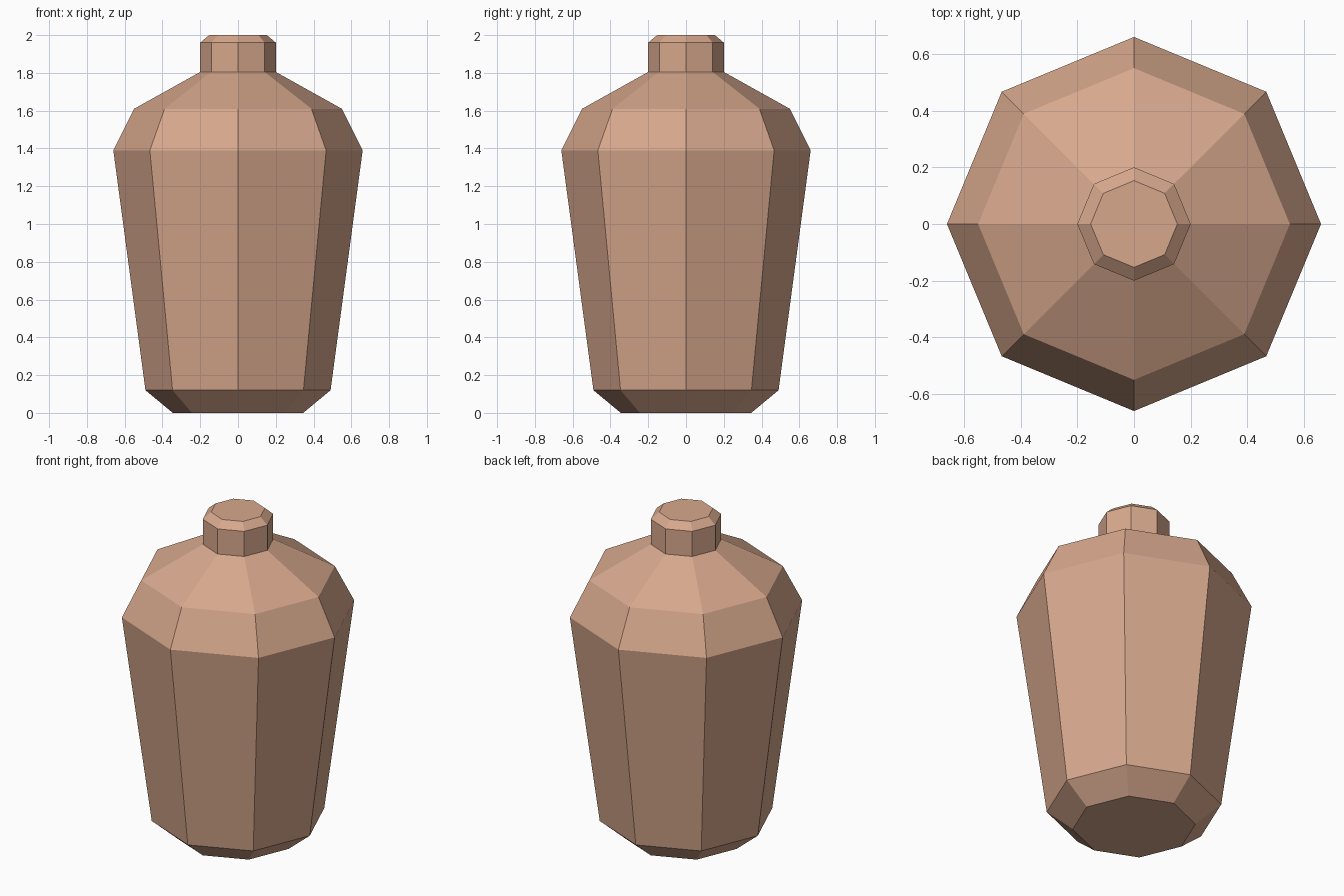
import bpy, bmesh
from math import cos, sin, tau

SIDES = 8

cube = bpy.data.objects.get("Cube")
if cube:
    bpy.data.objects.remove(cube, do_unlink=True)

# One clay colour for the whole vessel
clay = bpy.data.materials.new("clay")
clay.use_nodes = True
colour = (0.68, 0.39, 0.265, 1)
clay.diffuse_color = colour
bsdf = clay.node_tree.nodes["Principled BSDF"]
bsdf.inputs["Base Color"].default_value = colour
bsdf.inputs["Roughness"].default_value = 0.8


def turned(name, profile, close_bottom=False, close_top=False):
    """Flat-sided turned part from (radius, height) pairs, bottom to top."""
    bm = bmesh.new()
    rings = [[bm.verts.new((r * cos(tau * i / SIDES), r * sin(tau * i / SIDES), z))
              for i in range(SIDES)] for r, z in profile]
    for low, high in zip(rings, rings[1:]):
        for i in range(SIDES):
            j = (i + 1) % SIDES
            bm.faces.new((low[i], low[j], high[j], high[i]))
    if close_bottom:
        bm.faces.new(rings[0][::-1])
    if close_top:
        bm.faces.new(rings[-1])
    mesh = bpy.data.meshes.new(name)
    bm.to_mesh(mesh)
    bm.free()
    mesh.materials.append(clay)
    obj = bpy.data.objects.new(name, mesh)
    bpy.context.collection.objects.link(obj)
    return obj


# Tapered body with bevelled foot and sloping shoulders
turned("body", [(0.345, 0), (0.49, 0.12), (0.66, 1.39), (0.55, 1.61), (0.2, 1.805)],
       close_bottom=True)

# Short neck with bevelled, closed top
turned("neck", [(0.2, 1.805), (0.2, 1.96), (0.153, 2.0)], close_top=True)
